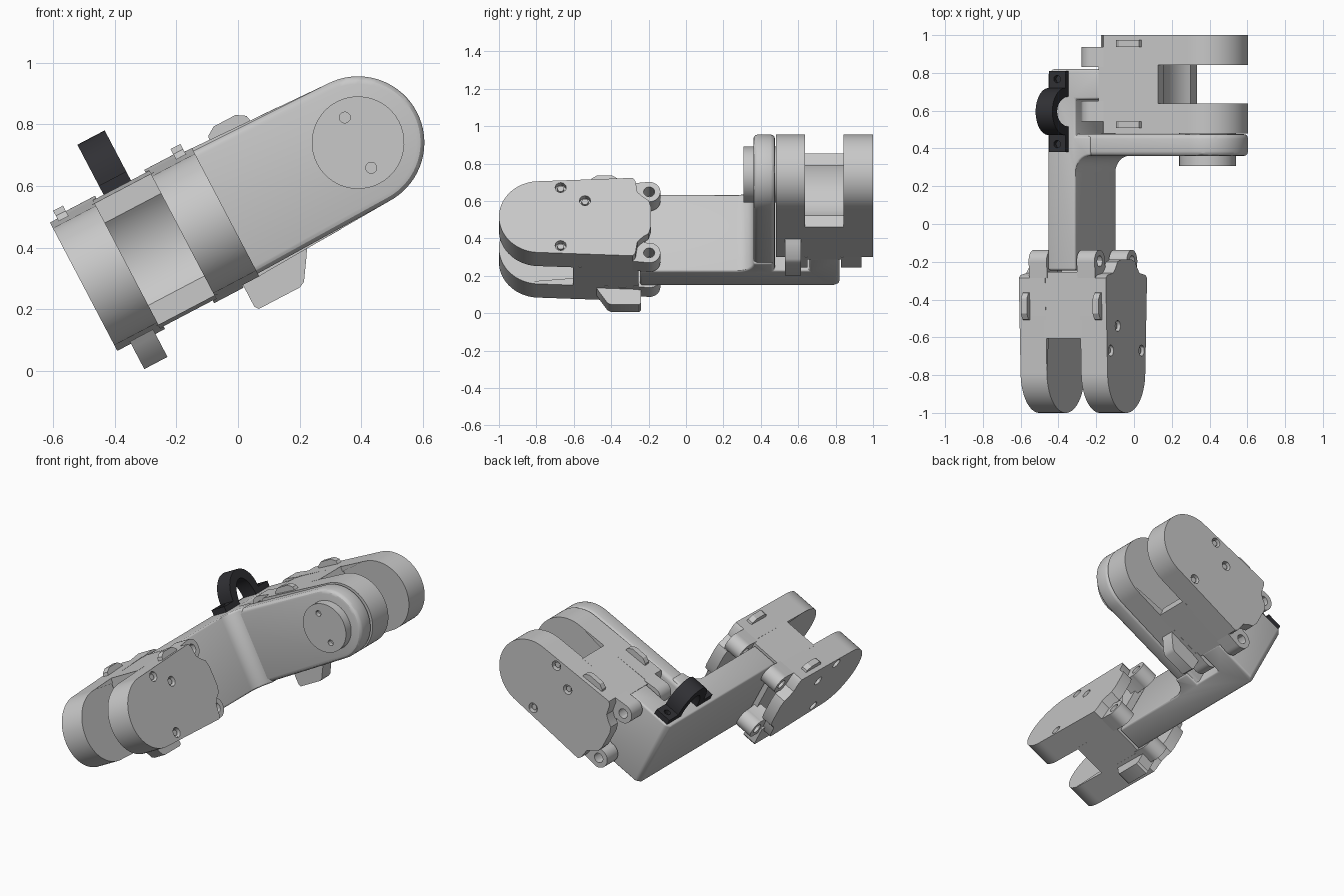
import bpy, bmesh
from math import sin, cos, pi, radians
from mathutils import Matrix, Vector

cube = bpy.data.objects.get("Cube")
if cube:
    bpy.data.objects.remove(cube)


def material(name, rgb):
    m = bpy.data.materials.new(name)
    m.use_nodes = True
    m.diffuse_color = (*rgb, 1)
    m.node_tree.nodes["Principled BSDF"].inputs["Base Color"].default_value = (*rgb, 1)
    return m


GREY = material("light grey", (0.58, 0.58, 0.58))
BLACK = material("charcoal", (0.03, 0.03, 0.035))

# The whole linkage leans about the y axis
TILT = Matrix.Rotation(radians(-27.7), 4, "Y")
MID = 0.475


def arc(cx, cy, rx, ry, start, end, n=24):
    angles = [radians(start + (end - start) * i / n) for i in range(n + 1)]
    return [(cx + rx * cos(a), cy + ry * sin(a)) for a in angles]


def place(axis, p, h):
    """Point of a flat profile p at height h along the axis."""
    a, b = p
    return {"X": (h, a, b), "Y": (a, h, b), "Z": (a, b, h)}[axis]


def add_prism(bm, pts, axis, lo, hi):
    face = bm.faces.new([bm.verts.new(place(axis, p, lo)) for p in pts])
    out = bmesh.ops.extrude_face_region(bm, geom=[face])
    moved = [v for v in out["geom"] if isinstance(v, bmesh.types.BMVert)]
    bmesh.ops.translate(bm, verts=moved, vec=Vector(place(axis, (0, 0), hi - lo)))


def make(name, prisms, matrix, mat=GREY):
    bm = bmesh.new()
    for prism in prisms:
        add_prism(bm, *prism)
    bmesh.ops.recalc_face_normals(bm, faces=bm.faces)
    mesh = bpy.data.meshes.new(name)
    bm.to_mesh(mesh)
    bm.free()
    mesh.materials.append(mat)
    ob = bpy.data.objects.new(name, mesh)
    bpy.context.collection.objects.link(ob)
    ob.matrix_world = matrix
    return ob


def select(ob):
    bpy.ops.object.select_all(action="DESELECT")
    ob.select_set(True)
    bpy.context.view_layer.objects.active = ob


def finish(ob, bevel=0, holes=None):
    """Bevel, drill and smooth one part."""
    select(ob)
    if bevel:
        mod = ob.modifiers.new("rounded_edges", "BEVEL")
        mod.width, mod.segments, mod.limit_method = bevel, 3, "ANGLE"
        mod.angle_limit = radians(40)
        bpy.ops.object.modifier_apply(modifier=mod.name)
    if holes:
        cutter = make("hole_cutter", holes, ob.matrix_world.copy(), ob.data.materials[0])
        cutter.hide_render = True
        mod = ob.modifiers.new("holes", "BOOLEAN")
        mod.object, mod.operation, mod.solver = cutter, "DIFFERENCE", "EXACT"
        bpy.context.view_layer.update()
        bpy.ops.object.modifier_apply(modifier=mod.name)
        bpy.data.objects.remove(cutter)
    select(ob)
    bpy.ops.object.shade_smooth_by_angle(angle=radians(30))


def hole(axis, x, y, r, lo, hi):
    return (arc(x, y, r, r, 0, 330, 11), axis, lo, hi)


# Servo housing: joint at the origin, axis along y, rear towards -x
def housing(prefix, matrix):
    half, gap = 0.26, 0.1025
    cheek = arc(0, 0, 0.215, 0.215, 90, -90, 36) + [
        (-0.5, -0.235), (-0.515, -0.215), (-0.525, -0.15), (-0.555, -0.12), (-0.585, -0.1),
        (-0.597, -0.06), (-0.597, 0.06), (-0.585, 0.1), (-0.555, 0.12), (-0.525, 0.15),
        (-0.515, 0.215), (-0.5, 0.235)]
    # Body between the cheeks with a hollow that clears the moving part
    core = [(-0.53, -0.234), (-0.18, -0.223)] + arc(0, 0, 0.235, 0.235, 220, 140) + [
        (-0.18, 0.223), (-0.53, 0.234)]
    finish(make(prefix + "_core", [(core, "Y", -gap - 0.01, gap + 0.01)], matrix))

    for side, s in (("right", -1), ("left", 1)):
        lo, hi = sorted((s * gap, s * half))
        screws = [(-0.115, 0.177), (-0.245, 0.098), (-0.115, -0.173)]
        depth = sorted((s * (half - 0.035), s * (half + 0.02)))
        # Fork cheek: its rear end is thinner than its front
        front = make(f"{prefix}_{side}_cheek", [(cheek, "Y", lo, hi)], matrix)
        for v in front.data.vertices:
            if v.co.x < -0.53 and abs(v.co.y) < 0.2:
                v.co.y = s * 0.19
        finish(front, 0, [hole("Y", x, z, 0.03, *depth) for x, z in screws])
        for x, z in screws:
            head = (arc(x, z, 0.019, 0.019, 0, 300, 5), "Y",
                    *sorted((s * (half - 0.036), s * (half - 0.012))))
            finish(make(f"{prefix}_{side}_screw", [head], matrix))

        lo, hi = sorted((s * 0.09, s * 0.197))
        for level, t in (("upper", 1), ("lower", -1)):
            # Drilled mounting lug at a rear corner
            lug = [(-0.5, t * 0.235)] + arc(-0.588, t * 0.184, 0.06, t * 0.06, 80, 280, 18) + [
                (-0.5, t * 0.1)]
            finish(make(f"{prefix}_{side}_{level}_lug", [(lug, "Y", lo, hi)], matrix), 0,
                   [hole("Y", -0.588, t * 0.184, 0.03, lo - 0.1, hi + 0.1)])
        # Small catch on top
        catch = [(-0.43, 0.2), (-0.42, 0.245), (-0.39, 0.264), (-0.31, 0.264),
                 (-0.28, 0.245), (-0.27, 0.2)]
        finish(make(f"{prefix}_{side}_catch", [(catch, "Y", s * 0.215 - 0.018, s * 0.215 + 0.018)],
                    matrix))

    # Connector tab underneath
    tab = [(-0.545, -0.2), (-0.545, -0.315), (-0.535, -0.328), (-0.385, -0.328), (-0.365, -0.318),
           (-0.32, -0.25), (-0.29, -0.2)]
    finish(make(prefix + "_tab", [(tab, "Y", -0.21, -0.125)], matrix))


housing("upper_housing", TILT @ Matrix.Translation((0.689, 0.74, MID)))
housing("lower_housing", TILT @ Matrix.Translation((-0.056, -0.785, MID))
        @ Matrix.Rotation(radians(-90), 4, "Z"))

# Bracket: upright arm with an inner fillet and a tongue for each housing
BRACKET = TILT @ Matrix.Translation((0, 0, MID))
arm = ([(-0.145, -0.245), (0.02, -0.245)] + arc(0.11, 0.272, 0.09, 0.09, 180, 90, 8)
       + [(0.11, 0.465), (0.02, 0.465), (0.02, 0.66), (0.165, 0.66), (0.165, 0.82), (-0.12, 0.82),
          (-0.145, 0.795)])
finish(make("bracket_arm", [(arm, "Z", -0.233, 0.233)], BRACKET), 0.012)

# Bracket plate running to the joint
plate = arc(0.689, 0, 0.215, 0.215, 90, -90, 36) + [(-0.1, -0.231), (-0.1, 0.231)]
finish(make("bracket_plate", [(plate, "Y", 0.36, 0.476)], BRACKET), 0.025)

# Joint cap with two pin holes, and the hidden spacer behind the plate
cap = arc(0.689, 0, 0.15, 0.15, 0, 352.5, 47)
finish(make("joint_cap", [(cap, "Y", 0.307, 0.37)], BRACKET), 0,
       [hole("Y", 0.689, z, 0.018, 0.29, 0.335) for z in (-0.092, 0.092)])
finish(make("joint_spacer", [(cap, "Y", 0.46, 0.49)], BRACKET))

# Cable clip on top of the arm
clip = ([(-0.215, 0), (-0.215, 0.045)] + arc(0, 0.045, 0.125, 0.15, 180, 0)
        + [(0.215, 0.045), (0.215, 0)] + arc(0, 0, 0.08, 0.14, 0, 180))
clip_place = TILT @ Matrix.Translation((-0.07, 0.595, 0.697))
finish(make("cable_clip", [(clip, "X", -0.05, 0.05)], clip_place, BLACK), 0,
       [hole("Z", 0, y, 0.02, 0.02, 0.1) for y in (-0.172, 0.172)])
